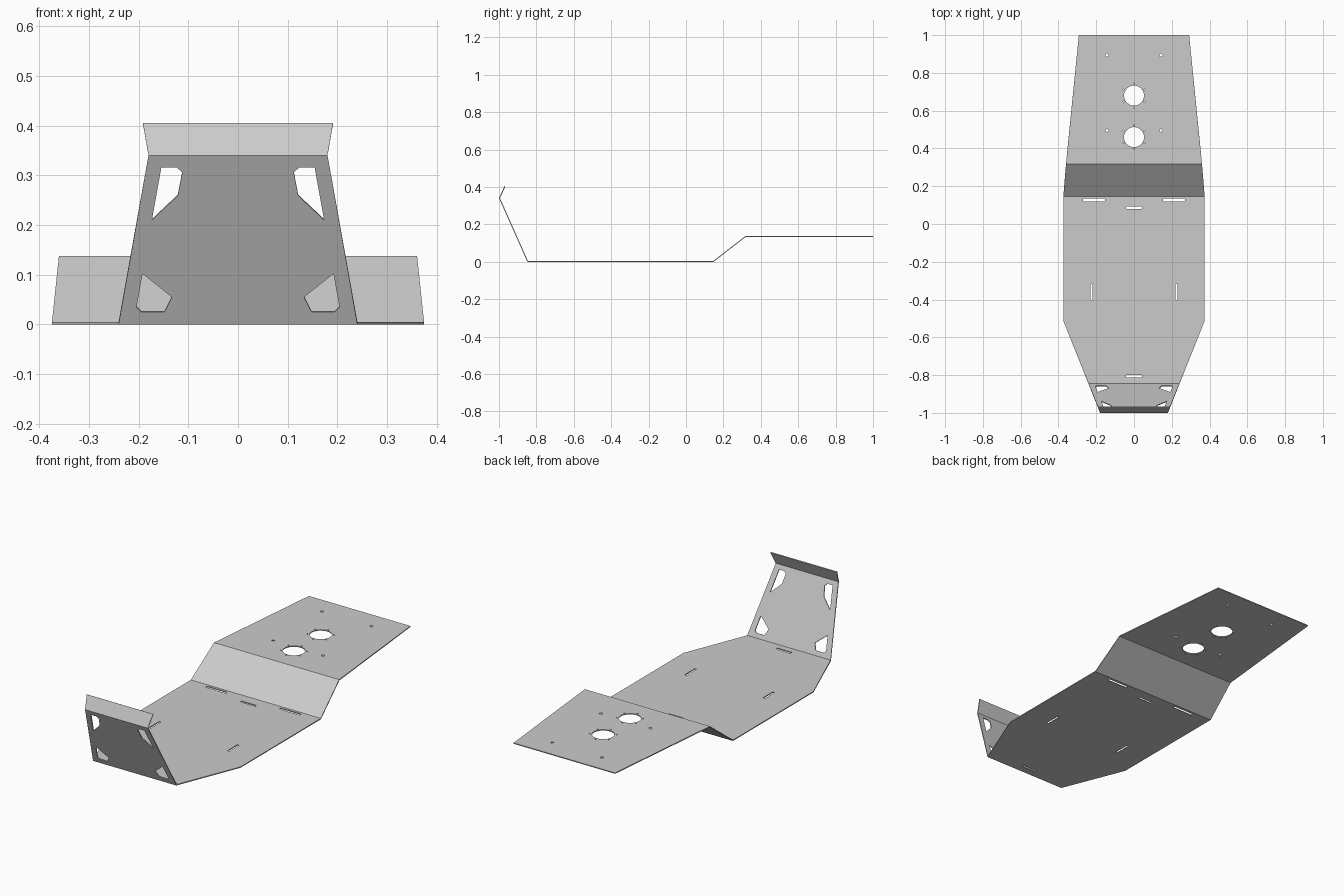
import bpy, bmesh
from math import cos, sin, pi
from mathutils import Vector

cube = bpy.data.objects.get("Cube")
if cube:
    bpy.data.objects.remove(cube, do_unlink=True)

THICK = 0.005
MID = THICK / 2

grey = bpy.data.materials.new("plain_grey_metal")
grey.use_nodes = True
colour = (0.6, 0.6, 0.6, 1)
grey.diffuse_color = colour
grey.node_tree.nodes["Principled BSDF"].inputs["Base Color"].default_value = colour


def circle(x, y, r, n):
    return [(x + r * cos(2 * pi * i / n), y + r * sin(2 * pi * i / n)) for i in range(n)]


def slot(x, y, w, h):
    """Straight slot with clipped corners."""
    a, b = w / 2, h / 2
    c = min(a, b) * 0.4
    return [(x - a + c, y - b), (x + a - c, y - b), (x + a, y - b + c), (x + a, y + b - c),
            (x + a - c, y + b), (x - a + c, y + b), (x - a, y + b - c), (x - a, y - b + c)]


def mirror(loops):
    return loops + [[(-x, y) for x, y in loop] for loop in loops]


def outline(half):
    """Symmetric outline from its right-hand points, listed front to back."""
    return half + [(-x, y) for x, y in reversed(half)]


sheet = bmesh.new()


def panel(half, holes, place):
    """Fill an outline with holes, placing each flat point in space."""
    edges = []
    for loop in [outline(half)] + holes:
        vs = [sheet.verts.new((x, y, 0)) for x, y in loop]
        edges += [sheet.edges.new((vs[i - 1], vs[i])) for i in range(len(vs))]
    bmesh.ops.triangle_fill(sheet, use_beauty=True, use_dissolve=False,
                            edges=edges, normal=(0, 0, 1))
    for v in {v for e in edges for v in e.verts}:
        v.co = place(v.co.x, v.co.y)


def bend(y0, z0, y1, z1):
    """Map a 0..1 height along a sloped panel to its place."""
    return lambda x, t: Vector((x, y0 + (y1 - y0) * t, z0 + (z1 - z0) * t))


# Bend lines of the sheet
FRONT_Y, LOW_Y, HIGH_Y = -0.847, 0.147, 0.318
HIGH_Z, NOSE_Z = 0.135, 0.34

# Flat belly with mounting slots
belly_slots = mirror([slot(0.212, 0.127, 0.117, 0.014), slot(0.225, -0.36, 0.011, 0.083)])
belly_slots += [slot(0, 0.086, 0.085, 0.011), slot(0, -0.806, 0.085, 0.013)]
panel([(0.24, FRONT_Y), (0.374, -0.513), (0.374, LOW_Y)], belly_slots,
      lambda x, y: Vector((x, y, MID)))

# Sloped step
panel([(0.374, 0), (0.36, 1)], [], bend(LOW_Y, MID, HIGH_Y, HIGH_Z))

# Raised tail with drain openings, bolt rings and mounting holes
tail_holes = mirror([circle(0.143, y, 0.008, 10) for y in (0.495, 0.894)])
for cy in (0.46, 0.68):
    tail_holes.append(circle(0, cy, 0.053, 32))
    for k in range(6):
        a = pi / 6 + k * pi / 3
        tail_holes.append(circle(0.063 * cos(a), cy + 0.063 * sin(a), 0.004, 6))
panel([(0.36, HIGH_Y), (0.292, 1)], tail_holes, lambda x, y: Vector((x, y, HIGH_Z)))

# Upturned nose with angular windows
upper = [(0.154, 0.317), (0.124, 0.317), (0.112, 0.307), (0.121, 0.26), (0.173, 0.211)]
lower = [(0.192, 0.103), (0.133, 0.056), (0.148, 0.026), (0.194, 0.026), (0.204, 0.036)]
windows = [[(x, (z - MID) / (NOSE_Z - MID)) for x, z in loop] for loop in (upper, lower)]
panel([(0.24, 0), (0.18, 1)], mirror(windows), bend(FRONT_Y, MID, -0.997, NOSE_Z))

# Folded lip
panel([(0.18, 0), (0.191, 1)], [], bend(-0.997, NOSE_Z, -0.968, 0.404))

# Join the panels along the bends and thicken the sheet
bmesh.ops.remove_doubles(sheet, verts=sheet.verts, dist=0.0005)
bmesh.ops.recalc_face_normals(sheet, faces=sheet.faces)
mesh = bpy.data.meshes.new("skid_plate")
sheet.to_mesh(mesh)
sheet.free()
mesh.materials.append(grey)
plate = bpy.data.objects.new("skid_plate", mesh)
bpy.context.collection.objects.link(plate)
solid = plate.modifiers.new("sheet_thickness", 'SOLIDIFY')
solid.thickness = THICK
solid.offset = 0
solid.use_even_offset = True
